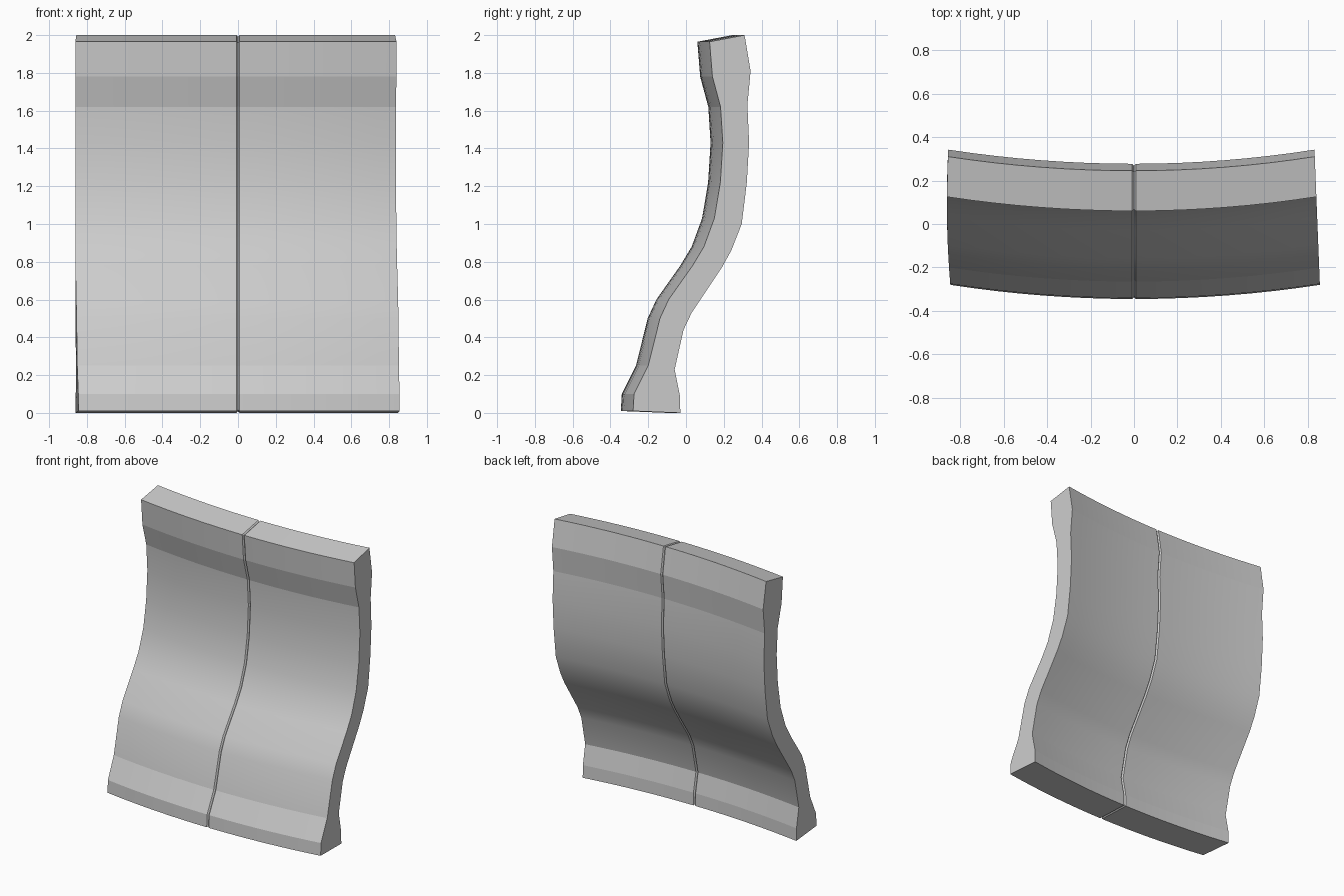
import bpy, bmesh
from mathutils import Vector

if "Cube" in bpy.data.objects:
    bpy.data.objects.remove(bpy.data.objects["Cube"])

# Wavy side profile (y, z) at the centre seam; True marks a hard crease
FRONT = [(-.345, .01, True), (-.34, .1, True), (-.265, .25, True), (-.203, .5, False),
         (-.157, .6, False), (-.03, .78, False), (.03, .88, False), (.085, 1.03, False),
         (.117, 1.22, False), (.13, 1.43, False), (.118, 1.62, True), (.075, 1.78, True),
         (.06, 1.965, True)]
BACK = [(.245, 2.0, True), (.277, 1.81, True), (.26, 1.63, True), (.269, 1.43, False),
        (.257, 1.22, False), (.23, 1.0, False), (.175, .86, False), (.125, .77, False),
        (-.035, .53, False), (-.078, .44, False), (-.125, .23, True), (-.097, .09, True),
        (-.095, 0, True)]
PROFILE = FRONT + BACK
N = len(PROFILE)
BOW = .065       # how far the outer ends bend backwards
CHAMFER = .01    # V groove between the two halves


def inset(i, d):
    """Profile point i moved inward by d."""
    p, a, b = (Vector(PROFILE[k % N][:2]) for k in (i, i - 1, i + 1))
    t = (p - a).normalized() + (b - p).normalized()
    t.normalize()
    return p + Vector((t.y, -t.x)) * d


def end_x(side, y):
    """Slightly slanted outer ends."""
    if side > 0:
        return .855 - .04 * (y + .275)
    return .861 - .11 * (y - .1) ** 2


def half_panel(name, side):
    bm = bmesh.new()
    columns = [0, CHAMFER] + [k / 8 for k in range(1, 9)]
    rings = []
    for c, u in enumerate(columns):
        ring = []
        for i in range(N):
            y, z = inset(i, CHAMFER if c == 0 else 0)
            x = u * end_x(side, y + BOW)
            ring.append(bm.verts.new((side * x, y + BOW * u * u, z)))
        rings.append(ring)
    for r, s in zip(rings, rings[1:]):
        for i in range(N):
            j = (i + 1) % N
            bm.faces.new((r[i], r[j], s[j], s[i])).smooth = True
    # end caps
    bm.faces.new(rings[0])
    bm.faces.new(rings[-1])
    # hard creases along the panel and around both ends
    for r, s in zip(rings, rings[1:]):
        for i in range(N):
            if PROFILE[i][2]:
                bm.edges.get((r[i], s[i])).smooth = False
    for r in (rings[0], rings[1], rings[-1]):
        for i in range(N):
            bm.edges.get((r[i], r[(i + 1) % N])).smooth = False
    bmesh.ops.recalc_face_normals(bm, faces=bm.faces)
    mesh = bpy.data.meshes.new(name)
    bm.to_mesh(mesh)
    bm.free()
    bpy.context.collection.objects.link(bpy.data.objects.new(name, mesh))


half_panel("right_panel", 1)
half_panel("left_panel", -1)
